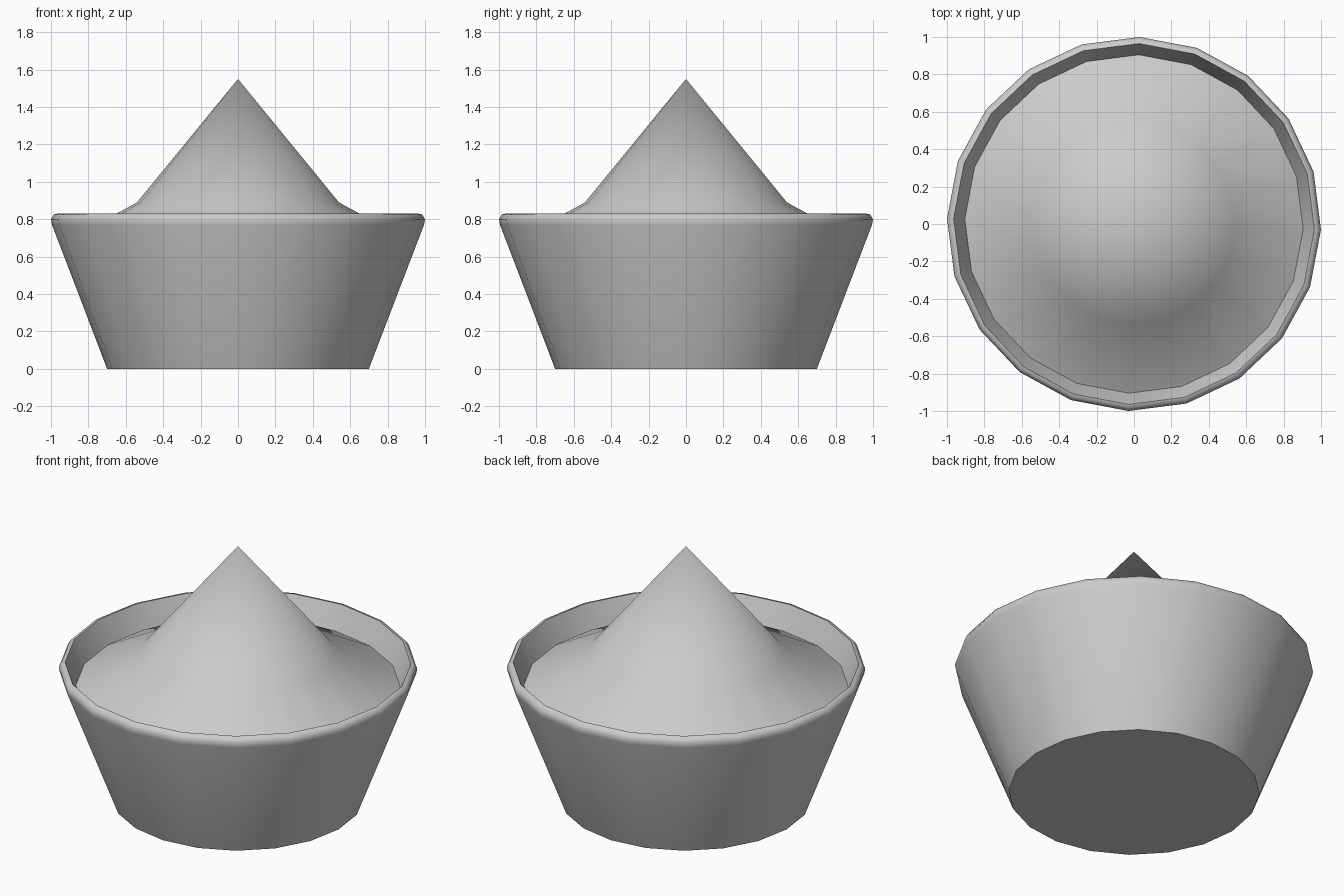
import bpy
import bmesh
import math

SIDES = 20
PHASE = math.radians(-1.7)

cube = bpy.data.objects.get("Cube")
if cube:
    bpy.data.objects.remove(cube, do_unlink=True)

grey = bpy.data.materials.new("plain grey")
grey.use_nodes = True
colour = (0.6, 0.6, 0.6, 1)
grey.diffuse_color = colour
grey.node_tree.nodes["Principled BSDF"].inputs["Base Color"].default_value = colour


def lathe(name, profile, smooth_angle):
    """Turn (radius, height) points about z; zero radius makes a single tip."""
    bm = bmesh.new()
    rings = []
    for r, z in profile:
        if r == 0:
            rings.append([bm.verts.new((0, 0, z))] * SIDES)
        else:
            angles = [PHASE + math.tau * i / SIDES for i in range(SIDES)]
            rings.append([bm.verts.new((r * math.cos(a), r * math.sin(a), z)) for a in angles])
    for low, high in zip(rings, rings[1:]):
        for i in range(SIDES):
            j = (i + 1) % SIDES
            corners = dict.fromkeys((low[i], low[j], high[j], high[i]))
            bm.faces.new(list(corners))
    # Flat cap on any open ring at the ends of the profile
    if profile[0][0]:
        bm.faces.new(rings[0][::-1])
    if profile[-1][0]:
        bm.faces.new(rings[-1])
    bmesh.ops.recalc_face_normals(bm, faces=bm.faces)
    mesh = bpy.data.meshes.new(name)
    bm.to_mesh(mesh)
    bm.free()
    mesh.materials.append(grey)
    obj = bpy.data.objects.new(name, mesh)
    bpy.context.collection.objects.link(obj)
    bpy.ops.object.select_all(action="DESELECT")
    obj.select_set(True)
    bpy.context.view_layer.objects.active = obj
    bpy.ops.object.shade_smooth_by_angle(angle=math.radians(smooth_angle))
    return obj


# Tapered bowl with a rounded rim and a hollow inside
lathe("bowl", [(0.70, 0), (0.995, 0.77), (1.0, 0.80), (0.985, 0.825),
               (0.965, 0.83), (0.905, 0.69), (0.66, 0.06)], 50)

# Heaped contents: pointed peak on a flared skirt
lathe("heaped_contents", [(0.66, 0.07), (0.905, 0.69), (0.54, 0.89), (0, 1.55)], 50)
